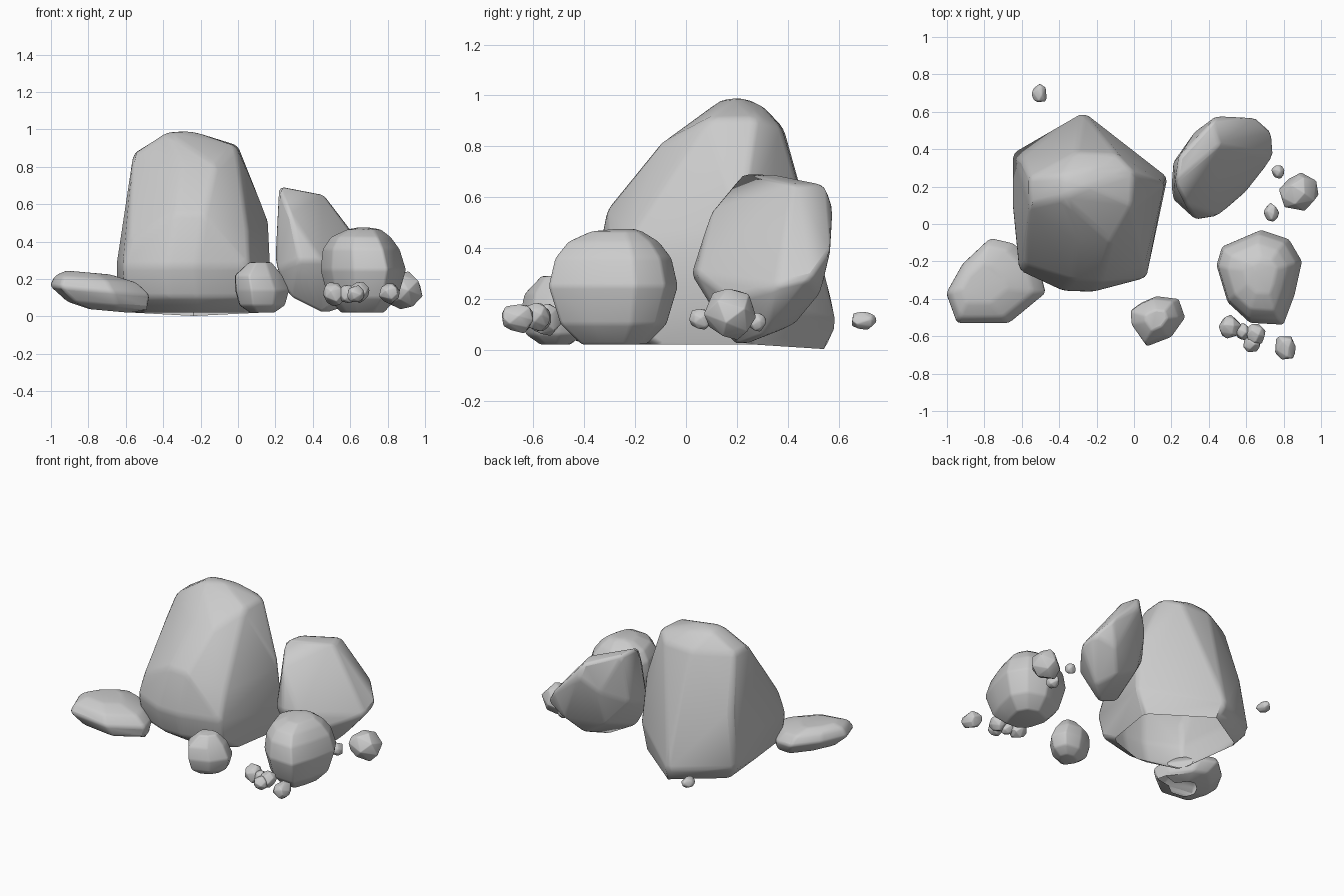
import bpy, bmesh, math, random
from mathutils import Vector

cube = bpy.data.objects.get("Cube")
if cube:
    bpy.data.objects.remove(cube, do_unlink=True)

stone = bpy.data.materials.new("stone grey")
stone.use_nodes = True
stone.diffuse_color = (0.6, 0.6, 0.6, 1)
stone.node_tree.nodes["Principled BSDF"].inputs["Base Color"].default_value = (0.6, 0.6, 0.6, 1)


def rock(name, points, bevel, open_base=False):
    """Convex stone around the given corners, with softened edges."""
    bm = bmesh.new()
    for p in points:
        bm.verts.new(p)
    bmesh.ops.convex_hull(bm, input=bm.verts[:])
    loose = [v for v in bm.verts if not v.link_faces]
    bmesh.ops.delete(bm, geom=loose, context='VERTS')
    bmesh.ops.dissolve_limit(bm, angle_limit=math.radians(5), verts=bm.verts[:], edges=bm.edges[:])
    bmesh.ops.recalc_face_normals(bm, faces=bm.faces[:])
    if open_base:
        under = [f for f in bm.faces if f.normal.z < -.97]
        bmesh.ops.delete(bm, geom=under, context='FACES')
    mesh = bpy.data.meshes.new(name)
    bm.to_mesh(mesh)
    bm.free()
    mesh.materials.append(stone)
    ob = bpy.data.objects.new(name, mesh)
    bpy.context.collection.objects.link(ob)
    mod = ob.modifiers.new("soft edges", 'BEVEL')
    mod.width = bevel
    mod.segments = 2
    mod.limit_method = 'ANGLE'
    mod.angle_limit = math.radians(12)
    bpy.ops.object.select_all(action='DESELECT')
    ob.select_set(True)
    bpy.context.view_layer.objects.active = ob
    bpy.ops.object.shade_smooth_by_angle(angle=math.radians(50))


def layered(outline, centre, rings, tilt=0):
    """Corners of a stone: one outline repeated at (height, scale, shift x, shift y)."""
    cx, cy = centre
    return [(cx + (x - cx) * s + dx, cy + (y - cy) * s + dy, z + tilt * (x - cx) * s)
            for z, s, dx, dy in rings for x, y in outline]


# Main tall rock: open flat base, wide belly, bulging front slope, small crown
base = [(-.57, .33), (-.26, .56), (.13, .26), (.07, -.12), (-.2, -.21), (-.5, -.14)]
belly = [(.065, -.29), (-.22, -.365), (-.38, -.36), (-.615, -.25), (-.65, .1)]
lower = [(x * .96 - .01, y * .88) for x, y in belly]
crown = [(-.56, .25, .87), (-.56, .1, .865), (-.01, .09, .91), (0, .28, .915),
         (-.09, .375, .875), (-.31, .385, .87), (-.38, .14, .985), (-.25, .2, .993), (-.38, .26, .98), (-.22, .3, .96)]
front = [(-.12, -.1, .81), (-.3, -.08, .81), (-.13, -.2, .67), (-.32, -.18, .67),
         (-.18, -.31, .55), (-.33, -.3, .55), (-.25, .05, .92)]
shoulder = [(.165, .22, .5), (-.58, -.22, .42), (.055, -.22, .45), (-.6, .35, .5), (-.27, .455, .6)]
foot = [(-.27, .6, .1), (.18, .25, .2), (-.65, .38, .12)]
rock("main_rock", [(x, y, .02) for x, y in base] + [(x, y, .1) for x, y in lower]
     + [(x, y, .27) for x, y in belly] + crown + front + shoulder + foot, .025, open_base=True)

# Leaning slab beside it
rock("leaning_slab", [
    (.22, .22, .695), (.24, .36, .69), (.42, .55, .65), (.46, .42, .65), (.44, .58, .56), (.56, .36, .48),
    (.65, .57, .39), (.74, .49, .28), (.75, .36, .25), (.6, .17, .2), (.45, .04, .3),
    (.33, .02, .3), (.21, .13, .25), (.2, .2, .3), (.21, .33, .35), (.28, .1, .55),
    (.28, .15, .1), (.46, .2, .01), (.58, .3, .05), (.5, .43, .1), (.33, .42, .2),
    (.33, .5, .45), (.6, .53, .22)], .02)

# Round boulder
rock("round_boulder", layered(
    [(.44, -.22), (.47, -.12), (.68, -.03), (.83, -.08), (.9, -.2), (.86, -.38), (.8, -.54), (.62, -.53), (.5, -.42)],
    (.66, -.28),
    [(.02, .5, 0, 0), (.1, .82, 0, 0), (.25, 1, 0, 0), (.36, .9, -.01, 0),
     (.425, .7, -.01, 0), (.465, .4, .01, .01), (.475, .15, .01, .04)]), .018)

# Low rock, sinking towards the main rock
rock("low_rock", layered(
    [(-1.01, -.37), (-.92, -.21), (-.77, -.07), (-.64, -.1), (-.5, -.25), (-.47, -.37), (-.67, -.535), (-.95, -.535)],
    (-.74, -.33),
    [(.03, .4, .05, 0), (.06, .8, .04, 0), (.14, 1, 0, 0), (.2, .82, -.02, 0), (.235, .45, -.06, 0)], -.09),
    .016, open_base=True)

# Small rock in front
rock("front_stone", layered(
    [(-.015, -.46), (-.01, -.54), (.07, -.655), (.2, -.605), (.275, -.5), (.24, -.4), (.12, -.385), (.04, -.42)],
    (.13, -.51),
    [(.02, .45, 0, 0), (.06, .85, 0, 0), (.14, 1, 0, 0), (.22, .88, -.02, 0), (.29, .42, -.01, 0)]), .01)

# Pebbles: centre and half sizes
random.seed(4)
pebbles = {
    "side_stone": ((.88, .17, .145), (.115, .105, .11)),
    "side_chip": ((.77, .28, .11), (.04, .04, .04)),
    "side_pebble": ((.735, .06, .12), (.045, .055, .045)),
    "back_pebble": ((-.505, .695, .115), (.045, .055, .038)),
    "cluster_pebble_a": ((.515, -.55, .12), (.07, .065, .07)),
    "cluster_pebble_b": ((.585, -.575, .12), (.05, .05, .055)),
    "cluster_pebble_c": ((.65, -.59, .13), (.055, .065, .06)),
    "cluster_pebble_d": ((.63, -.64, .12), (.05, .05, .05)),
    "outer_pebble": ((.81, -.66, .125), (.06, .077, .062)),
}
for name, (c, size) in pebbles.items():
    points = []
    for i in range(20):
        z = 1 - (2 * i + 1) / 20
        a = i * 2.4 + random.uniform(-.4, .4)
        r = math.sqrt(1 - z * z)
        d = Vector((r * math.cos(a), r * math.sin(a), z)) * random.uniform(.9, 1.05)
        points.append([c[k] + d[k] * size[k] for k in range(3)])
    rock(name, points, .004)
